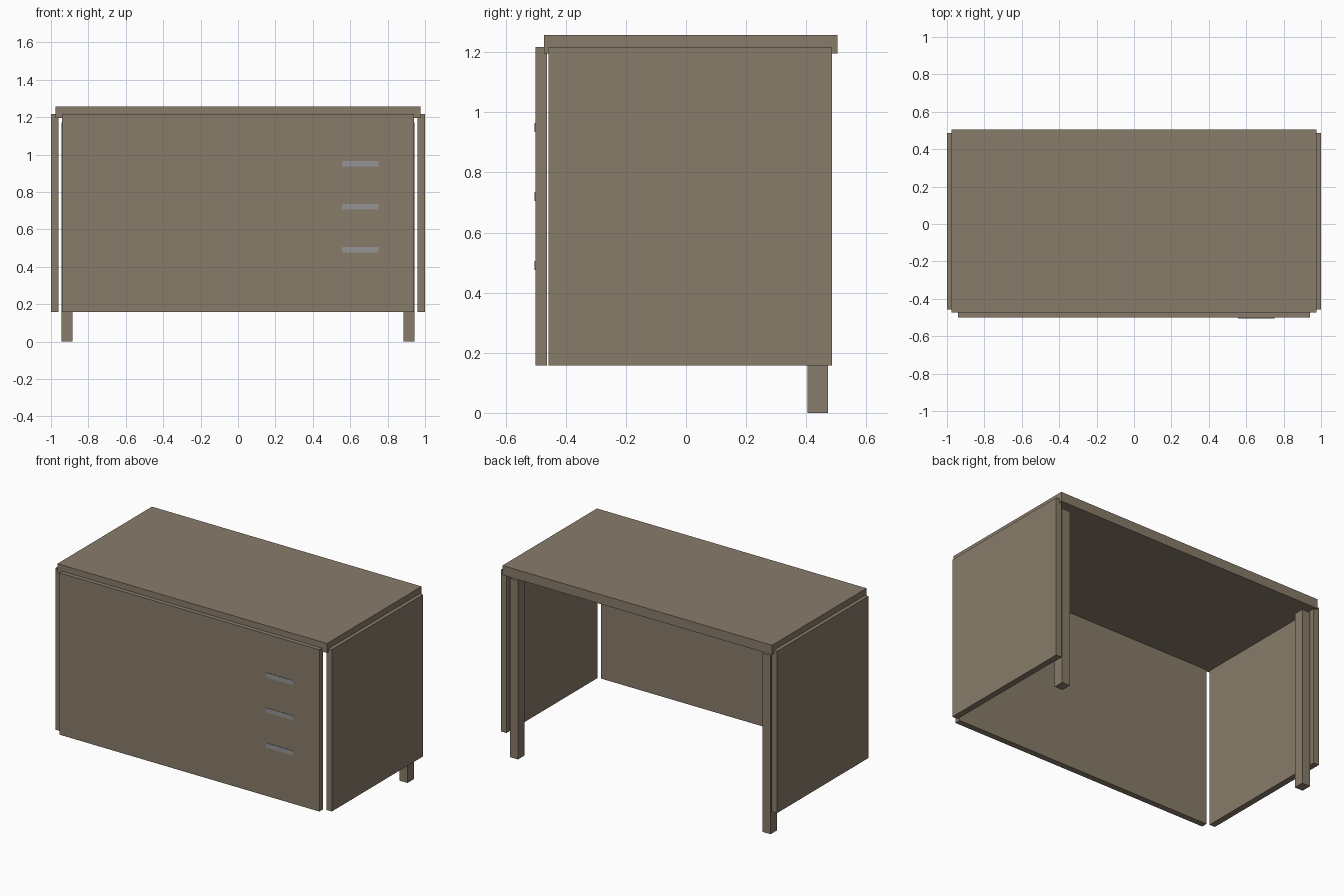
import bpy

if "Cube" in bpy.data.objects:
    bpy.data.objects.remove(bpy.data.objects["Cube"])


def material(name, rgb):
    m = bpy.data.materials.new(name)
    m.diffuse_color = (*rgb, 1)
    m.use_nodes = True
    m.node_tree.nodes["Principled BSDF"].inputs["Base Color"].default_value = m.diffuse_color
    return m


wood = material("wood", (0.25, 0.2, 0.145))
metal = material("metal", (0.3, 0.3, 0.3))


def box(name, x, y, z, mat=wood):
    """Box from (min, max) ranges on each axis."""
    bpy.ops.mesh.primitive_cube_add(size=1, location=[sum(r) / 2 for r in (x, y, z)])
    ob = bpy.context.object
    ob.name = name
    ob.scale = [r[1] - r[0] for r in (x, y, z)]
    bpy.ops.object.transform_apply(location=False, rotation=False, scale=True)
    ob.data.materials.append(mat)
    return ob


# Desk top and front panel
box("desk_top", (-0.976, 0.976), (-0.473, 0.504), (1.195, 1.257))
box("front_panel", (-0.94, 0.94), (-0.501, -0.462), (0.158, 1.217))

# Side panels and rear legs, one per side
for side, s in (("left", -1), ("right", 1)):
    box(side + "_panel", sorted((s * 0.96, s * 1.0)), (-0.458, 0.486), (0.158, 1.217))
    box(side + "_rear_leg", sorted((s * 0.885, s * 0.944)), (0.405, 0.473), (0, 1.17))

# Drawer handles
for i in range(3):
    z = 0.95 - 0.23 * i
    box(f"drawer_handle_{i + 1}", (0.555, 0.75), (-0.504, -0.49), (z - 0.015, z + 0.015), metal)
